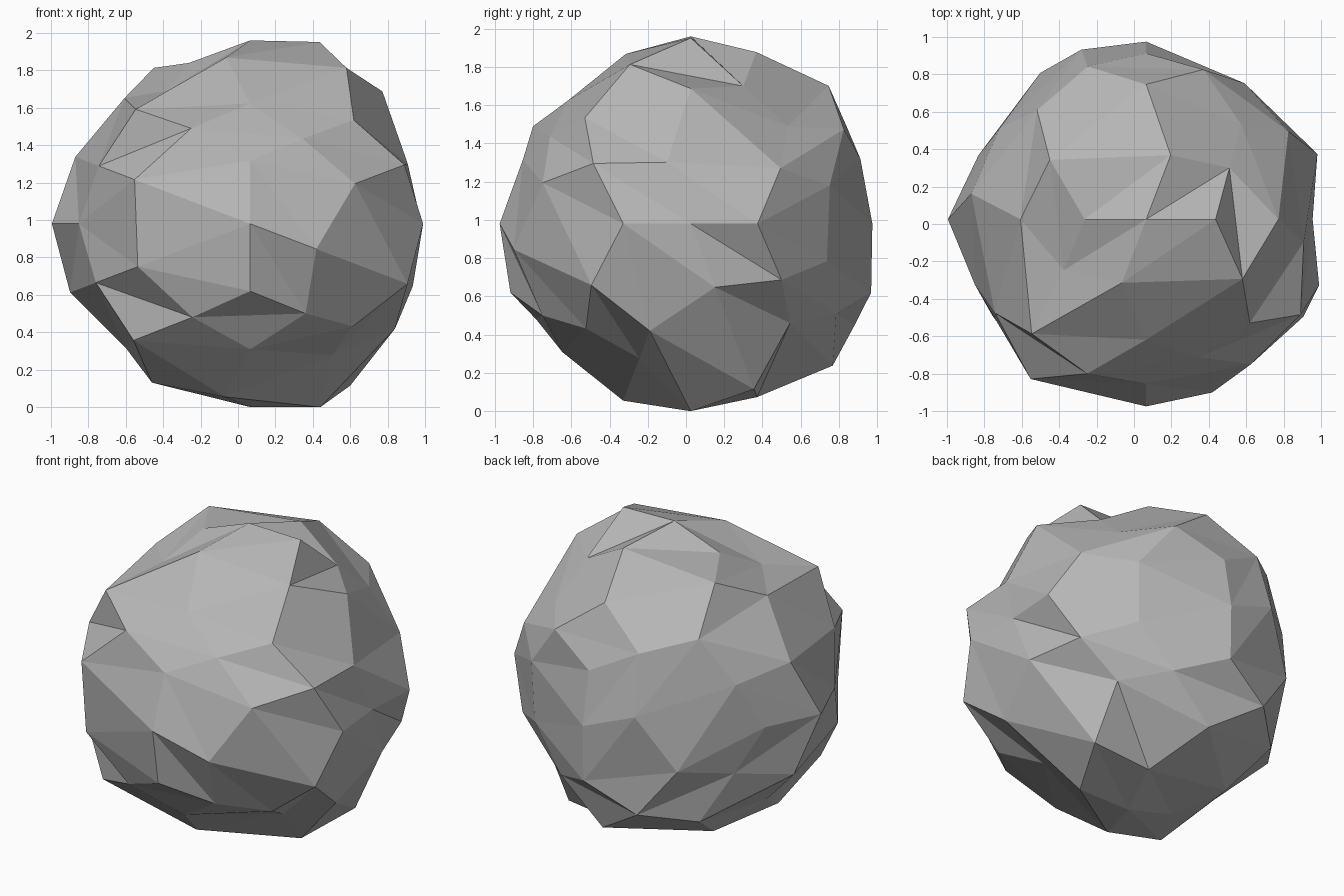
import bpy
import bmesh
from mathutils import Vector

cube = bpy.data.objects.get("Cube")
if cube:
    bpy.data.objects.remove(cube, do_unlink=True)

# Stone colour
stone = bpy.data.materials.new("stone_grey")
stone.use_nodes = True
colour = (0.47, 0.47, 0.47, 1)
stone.diffuse_color = colour
stone.node_tree.nodes["Principled BSDF"].inputs["Base Color"].default_value = colour

# Dodecahedron corners: eight cube corners, then three golden rectangles
golden = (1 + 5 ** 0.5) / 2
short = 1 / golden
signs = (-1, 1)
corners = [Vector((x, -y, z)) for x in signs for z in signs for y in signs]
corners += [Vector((0, -side * golden, up * short)) for up in signs for side in signs]
corners += [Vector((side * short, 0, up * golden)) for side in signs for up in signs]
corners += [Vector((side * golden, -front * short, 0)) for front in signs for side in signs]

pentagons = [
    (3, 11, 7, 15, 13), (7, 19, 17, 6, 15), (17, 4, 8, 10, 6),
    (8, 0, 16, 2, 10), (0, 12, 1, 18, 16), (6, 10, 2, 13, 15),
    (2, 16, 18, 3, 13), (18, 1, 9, 11, 3), (4, 14, 12, 0, 8),
    (11, 9, 5, 19, 7), (19, 5, 14, 4, 17), (1, 12, 14, 5, 9),
]

# Bumps and dents in percent of the radius
corner_bumps = [4, 8, 1, 6, -10, -5, -12, -4, 1, 1,
                -5, -6, -5, -8, 5, 4, -4, -2, -2, -1]
rim_bumps = iter([2, -9, 3, -2, -12, 2, -11, -6, -11, -5, -6, -5, -1, 6, -6,
                  -3, 1, -1, 5, 2, 6, 3, 0, 0, 0, 7, -2, -4, 4, -13])
inner_bumps = iter([-9, -4, -9, 0, -10, -8, -1, -2, -6, 4, 2, -3,
                    1, -5, 5, 8, -2, 5, 0, -2, -2, -6, 0, -5])

centre = Vector((0.065, 0.025, 0.98))
bm = bmesh.new()


def add_point(direction, bump):
    """Place a vertex on the bumpy sphere."""
    return bm.verts.new(centre + direction.normalized() * (1 + bump / 100))


points = [add_point(d, b) for d, b in zip(corners, corner_bumps)]
middles = {}


def add_middle(a, b, bumps):
    """Place one shared vertex halfway along an edge."""
    key = frozenset((a, b))
    if key not in middles:
        middles[key] = add_point(corners[a] + corners[b], next(bumps))


for ring in pentagons:
    for a, b in zip(ring, ring[1:] + ring[:1]):
        add_middle(a, b, rim_bumps)
    for far in ring[2:4]:
        add_middle(ring[0], far, inner_bumps)

# Fan each pentagon into triangles and split every triangle into four
for ring in pentagons:
    for b, c in zip(ring[1:], ring[2:]):
        a = ring[0]
        ab, bc, ca = (middles[frozenset(pair)] for pair in ((a, b), (b, c), (c, a)))
        for face in ((points[a], ab, ca), (points[b], bc, ab),
                     (points[c], ca, bc), (ab, bc, ca)):
            bm.faces.new(face)

bmesh.ops.recalc_face_normals(bm, faces=bm.faces)
mesh = bpy.data.meshes.new("rock")
bm.to_mesh(mesh)
bm.free()
mesh.materials.append(stone)
rock = bpy.data.objects.new("rock", mesh)
bpy.context.collection.objects.link(rock)
